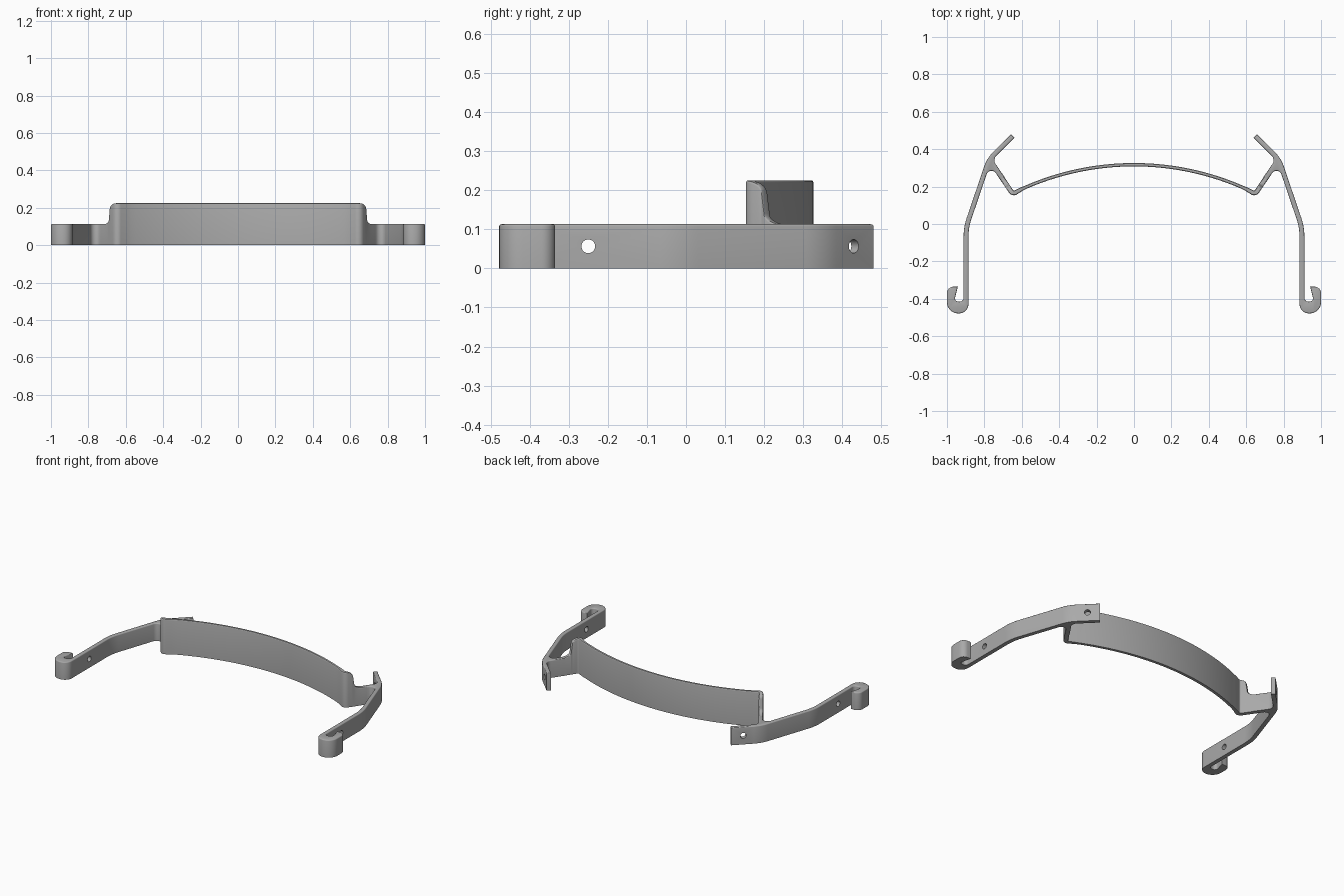
import bpy, bmesh, math
from mathutils import Vector

if "Cube" in bpy.data.objects:
    bpy.data.objects.remove(bpy.data.objects["Cube"], do_unlink=True)

ARM_H, BAND_H, ROUND = 0.113, 0.225, 0.006

grey = bpy.data.materials.new("plain_grey")
grey.use_nodes = True
grey.diffuse_color = (0.4, 0.4, 0.4, 1)
grey.node_tree.nodes["Principled BSDF"].inputs["Base Color"].default_value = (0.4, 0.4, 0.4, 1)


def fillet(points, closed=False, steps=8):
    """Round each corner (x, y, radius) of a polyline with an arc."""
    out, n = [], len(points)
    for i, (x, y, r) in enumerate(points):
        p = Vector((x, y))
        if r == 0 or (not closed and i in (0, n - 1)):
            out.append(p)
            continue
        a = (Vector(points[i - 1][:2]) - p).normalized()
        b = (Vector(points[(i + 1) % n][:2]) - p).normalized()
        half = a.angle(b) / 2
        centre = p + (a + b).normalized() * r / math.sin(half)
        start = p + a * r / math.tan(half) - centre
        end = p + b * r / math.tan(half) - centre
        sweep = start.angle(end)
        for k in range(steps + 1):
            t = k / steps
            out.append(centre + (start * math.sin((1 - t) * sweep)
                                 + end * math.sin(t * sweep)) / math.sin(sweep))
    return out


def finish(bm, name):
    bmesh.ops.recalc_face_normals(bm, faces=bm.faces)
    mesh = bpy.data.meshes.new(name)
    bm.to_mesh(mesh)
    bm.free()
    mesh.materials.append(grey)
    obj = bpy.data.objects.new(name, mesh)
    bpy.context.collection.objects.link(obj)
    return obj


def select_only(obj):
    bpy.ops.object.select_all(action='DESELECT')
    obj.select_set(True)
    bpy.context.view_layer.objects.active = obj


def smooth(obj):
    select_only(obj)
    bpy.ops.object.shade_smooth_by_angle(angle=math.radians(35))


def drill(obj, x, y, angle):
    """Cut a round screw hole through the arm."""
    bpy.ops.mesh.primitive_cylinder_add(vertices=32, radius=0.0175, depth=0.08,
                                        location=(x, y, ARM_H / 2),
                                        rotation=(0, math.pi / 2, angle))
    cutter = bpy.context.object
    cutter.hide_render = True
    cutter.data.materials.append(grey)
    mod = obj.modifiers.new("hole", 'BOOLEAN')
    mod.operation, mod.solver, mod.object = 'DIFFERENCE', 'EXACT', cutter
    select_only(obj)
    bpy.ops.object.modifier_apply(modifier=mod.name)
    bpy.data.objects.remove(cutter, do_unlink=True)


# Side arms: hook, straight arm, strut root and rear tab in one outline
arm_outline = fillet([
    (0.942, -0.335, 0), (1.0, -0.335, 0.035), (1.0, -0.478, 0.06),
    (0.885, -0.478, 0.05), (0.885, -0.02, 0.3),
    (0.770, 0.319, 0.028), (0.710, 0.23, 0), (0.688, 0.245, 0),
    (0.7565, 0.3445, 0.035), (0.64, 0.461, 0), (0.658, 0.48, 0),
    (0.786, 0.352, 0.2), (0.911, -0.016, 0.3),
    (0.911, -0.415, 0.02), (0.962, -0.415, 0.018)], closed=True)

for side, name in ((1, "left_arm"), (-1, "right_arm")):
    bm = bmesh.new()
    base = bm.faces.new([bm.verts.new((side * p.x, p.y, 0)) for p in arm_outline])
    top = bmesh.ops.extrude_face_region(bm, geom=[base])["geom"]
    bmesh.ops.translate(bm, vec=(0, 0, ARM_H),
                        verts=[v for v in top if isinstance(v, bmesh.types.BMVert)])
    # soften the upper rim
    rim = [e for e in bm.edges if all(v.co.z > ARM_H - 0.001 for v in e.verts)]
    bmesh.ops.bevel(bm, geom=rim, offset=ROUND, segments=3, profile=0.5, affect='EDGES')
    arm = finish(bm, name)
    drill(arm, side * 0.898, -0.25, 0)
    drill(arm, side * 0.70, 0.42, side * math.pi / 4)
    smooth(arm)


# Front band: an arched ribbon that turns into the two struts
RADIUS = 1.45
arc = [(x, 0.317 - RADIUS + math.sqrt(RADIUS ** 2 - x * x)) for x in
       [0.6 * i / 24 for i in range(25)]]
path = [Vector(p) for p in arc[:-1]] + fillet(
    [(*arc[-1], 0), (0.648, 0.160, 0.02), (0.724, 0.273, 0)], steps=10)
step = fillet([(0.6, BAND_H, 0), (0.673, BAND_H, 0.03),
               (0.682, ARM_H, 0.03), (0.724, ARM_H, 0)])


def lookup(points, x):
    for a, b in zip(points, points[1:]):
        if x <= b.x:
            return a.y + (b.y - a.y) * max(0, (x - a.x) / (b.x - a.x))
    return points[-1].y


def section(x, side):
    """Ribbon cross-section with a rounded top edge."""
    y, e = lookup(path, x), 0.004
    lo, hi = max(x - e, -e), min(x + e, 0.724)
    y_lo = lookup(path, abs(lo))
    tangent = Vector((hi - lo, lookup(path, hi) - y_lo)).normalized()
    normal = Vector((-tangent.y, tangent.x))
    half = 0.009 + 0.004 * min(1, max(0, (x - 0.58) / 0.06))
    z = lookup(step, x) if x > 0.6 else BAND_H
    ring = [(-half, 0), (half, 0)]
    for k in range(7):
        t = math.pi * k / 6
        sign = 1 if k < 3 else -1 if k > 3 else 0
        ring.append((sign * (half - ROUND) + ROUND * math.cos(t),
                     z - ROUND + ROUND * math.sin(t)))
    return [(side * (x + normal.x * o), y + normal.y * o, h) for o, h in ring]


xs = sorted({round(p.x, 5) for p in path + step})
columns = [section(x, -1) for x in reversed(xs[1:])] + [section(x, 1) for x in xs]
for ring in columns[:len(xs) - 1]:
    ring[:] = ring[:]
bm = bmesh.new()
rings = [[bm.verts.new(c) for c in ring] for ring in columns]
for a, b in zip(rings, rings[1:]):
    for i in range(len(a)):
        j = (i + 1) % len(a)
        bm.faces.new((a[i], a[j], b[j], b[i]))
bm.faces.new(rings[0])
bm.faces.new(rings[-1])
smooth(finish(bm, "front_band"))
